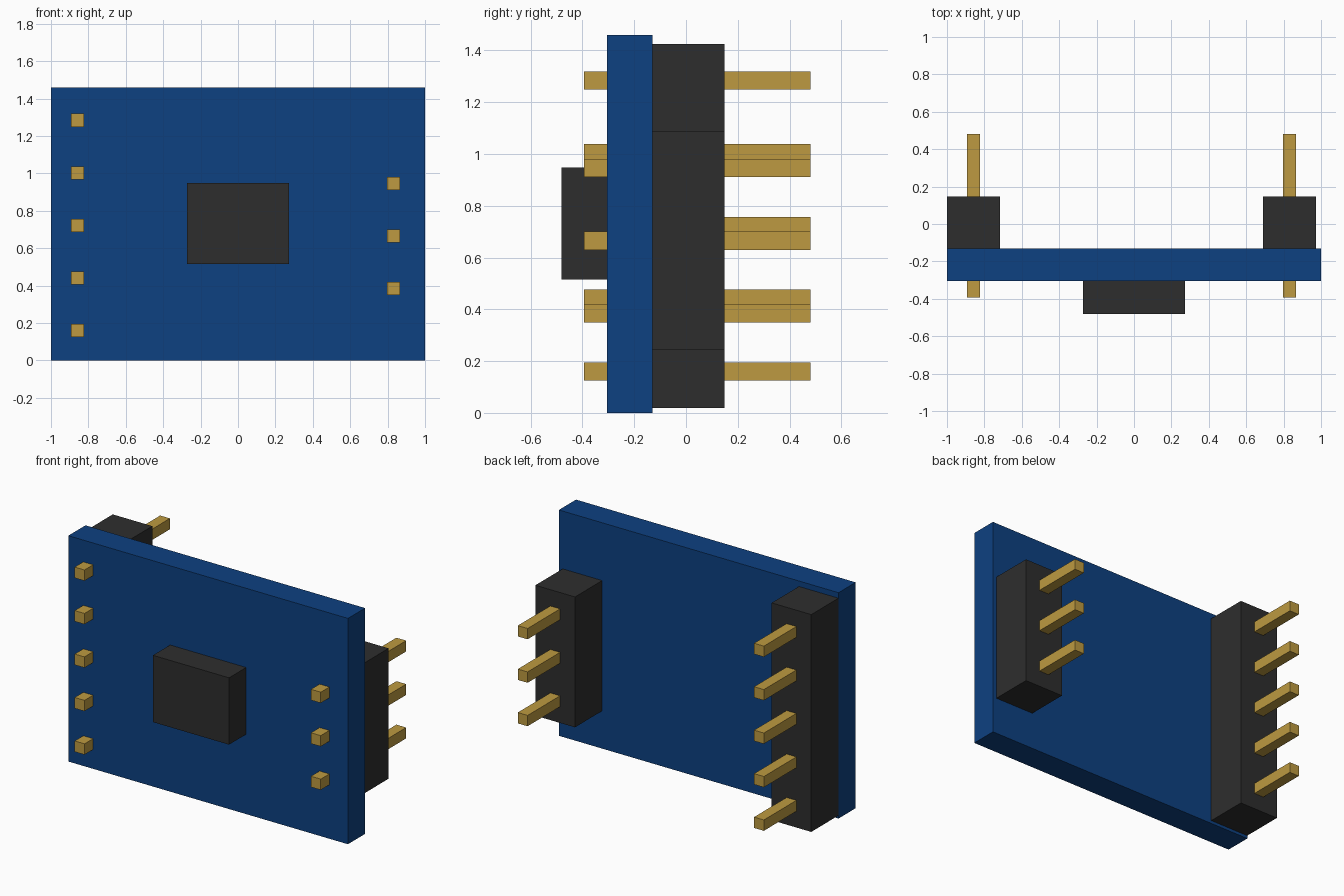
import bpy
import bmesh
from mathutils import Matrix, Vector

default = bpy.data.objects.get("Cube")
if default:
    bpy.data.objects.remove(default, do_unlink=True)


def material(name, rgb):
    m = bpy.data.materials.new(name)
    m.use_nodes = True
    m.diffuse_color = (*rgb, 1)
    m.node_tree.nodes["Principled BSDF"].inputs["Base Color"].default_value = (*rgb, 1)
    return m


BLUE = material("board_blue", (0.004, 0.052, 0.22))
BLACK = material("plastic_black", (0.027, 0.027, 0.027))
GOLD = material("pin_gold", (0.51, 0.323, 0.052))


def box(name, x, y, z, mat):
    """Box from (min, max) ranges along each axis."""
    low, high = (Vector(v) for v in zip(x, y, z))
    bm = bmesh.new()
    bmesh.ops.create_cube(bm, size=1, matrix=Matrix.Diagonal((*(high - low), 1)))
    mesh = bpy.data.meshes.new(name)
    bm.to_mesh(mesh)
    bm.free()
    mesh.materials.append(mat)
    obj = bpy.data.objects.new(name, mesh)
    obj.location = (low + high) / 2
    bpy.context.collection.objects.link(obj)
    return obj


def around(centre, size):
    return centre - size / 2, centre + size / 2


BACK, FRONT = -0.13, -0.305   # board faces
PITCH, PIN = 0.281, 0.07      # pin spacing and thickness

# Circuit board and the chip on its front
box("circuit_board", (-1, 1), (FRONT, BACK), (0, 1.46), BLUE)
box("chip", (-0.272, 0.272), (-0.48, FRONT), (0.516, 0.948), BLACK)


# Pin header: plastic block on the back, pins running through the board
def pin_header(name, x, z, count):
    box(name + "_block", around(x, PITCH + 0.002), (BACK, 0.148),
        around(z, PITCH * count), BLACK)
    for i in range(count):
        pin_z = z + (i - (count - 1) / 2) * PITCH
        box(f"{name}_pin_{i + 1}", around(x, PIN), (-0.393, 0.48),
            around(pin_z, PIN), GOLD)


pin_header("right_header", -0.858, 0.722, 5)
pin_header("left_header", 0.832, 0.665, 3)
